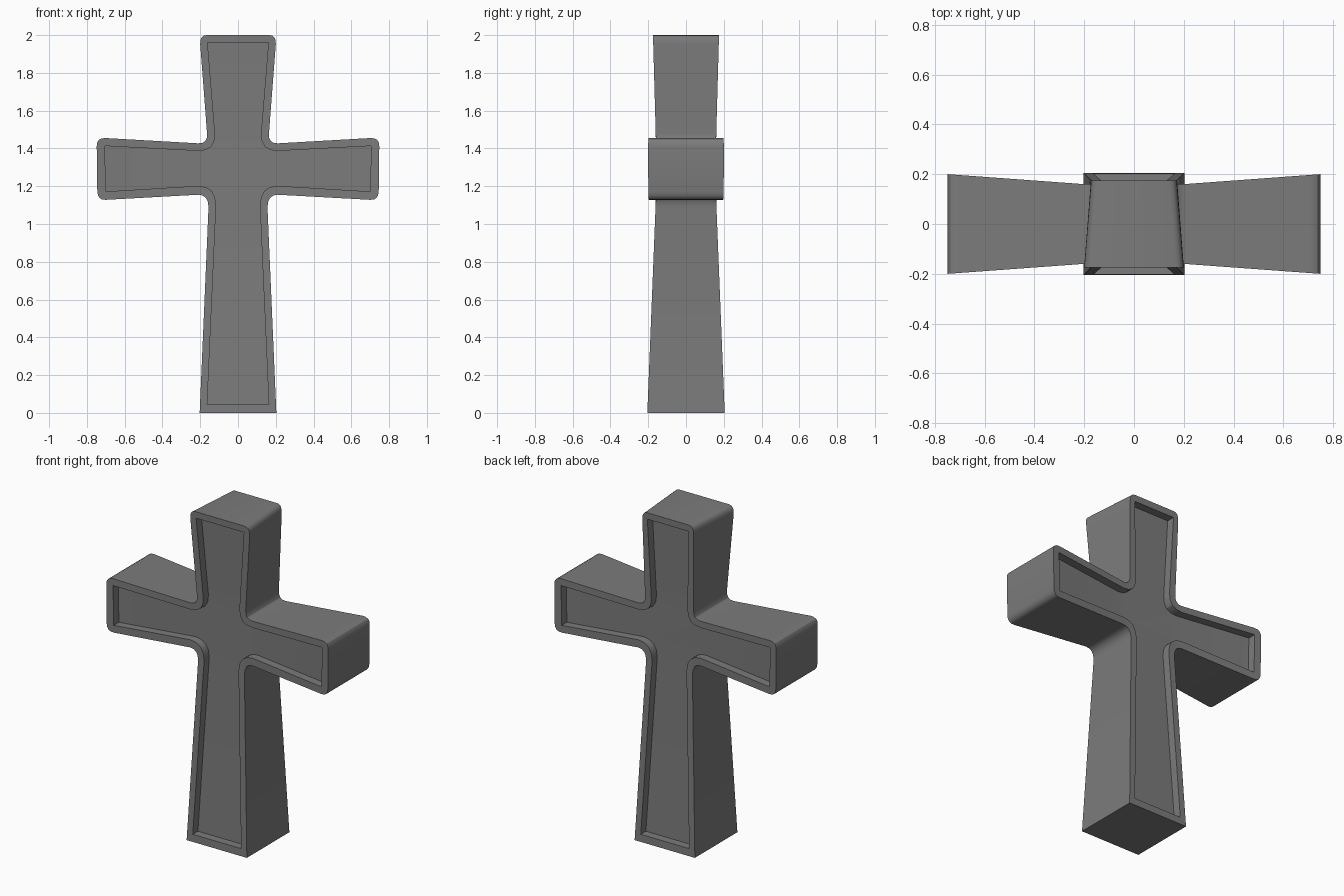
import bpy, bmesh
from mathutils import Vector

cube = bpy.data.objects.get("Cube")
if cube:
    bpy.data.objects.remove(cube, do_unlink=True)

STEPS = 4           # segments in every rounded corner
PANEL_DEPTH = 0.05


def arc(a, ctrl, b):
    """Rounded corner from a to b, pulled toward ctrl."""
    a, c, b = Vector(a), Vector(ctrl), Vector(b)
    ts = [i / STEPS for i in range(STEPS + 1)]
    return [a * (1 - t) ** 2 + c * 2 * t * (1 - t) + b * t * t for t in ts]


def same(p):
    return [Vector(p)] * (STEPS + 1)


def half_depth(x, z):
    """The arms thicken away from the flat crossing."""
    return 0.16 + max(0, 0.073 * (abs(x) - 0.2),
                      0.04 * (1.12 - z), 0.028 * (z - 1.47))


def place(p, side, sunk=0.0):
    """Put a profile point on the front (-1) or back (1) face."""
    x, z = p
    if side > 0 and z > 1.47:       # upper arm narrows toward the back
        x *= 1 - 0.28 * (z - 1.47)
    return (x, side * (half_depth(*p) - sunk), z)


# Right half of the rim, bottom to top: foot, lower fillet, arm tip, upper fillet, head
outer = (same((0.203, 0)) + arc((0.156, 1.09), (0.158, 1.155), (0.21, 1.155))
         + arc((0.70, 1.128), (0.742, 1.125), (0.745, 1.17))
         + arc((0.748, 1.41), (0.75, 1.458), (0.70, 1.455))
         + arc((0.21, 1.427), (0.16, 1.425), (0.164, 1.48))
         + arc((0.20, 1.95), (0.204, 2.0), (0.165, 2.0)))
inner = (same((0.163, 0.045)) + arc((0.116, 1.10), (0.118, 1.20), (0.21, 1.202))
         + same((0.70, 1.172)) + same((0.705, 1.413))
         + arc((0.21, 1.387), (0.118, 1.385), (0.122, 1.48))
         + same((0.161, 1.96)))
half = len(outer)


def mirrored(points):
    return points + [Vector((-p.x, p.y)) for p in reversed(points)]


outer, inner = mirrored(outer), mirrored(inner)
count = len(outer)
bm = bmesh.new()


def face(verts):
    bm.faces.new(verts)


rims = {}
n = STEPS + 1
for side in (-1, 1):
    rim = [bm.verts.new(place(p, side)) for p in outer]
    lip = [bm.verts.new(place(p, side)) for p in inner]
    floor = [bm.verts.new(place(p, side, PANEL_DEPTH)) for p in inner]
    rims[side] = rim
    for i in range(count):
        j = (i + 1) % count
        face([rim[i], rim[j], lip[j], lip[i]])
        face([lip[i], lip[j], floor[j], floor[i]])

    # Sunken panel: four arms and the crossing
    def opposite(i):
        return count - 1 - i
    lower, upper = list(range(n, 2 * n)), list(range(4 * n, 5 * n))
    right = lower + upper
    face([floor[i] for i in right + [opposite(i) for i in reversed(right)]])
    for a, b in ((0, n), (5 * n - 1, half - 1)):
        face([floor[a], floor[b], floor[opposite(b)], floor[opposite(a)]])
    tip = [2 * n - 1, 2 * n, 3 * n, 4 * n]
    face([floor[i] for i in tip])
    face([floor[opposite(i)] for i in tip])

# Outer walls
for i in range(count):
    j = (i + 1) % count
    face([rims[-1][i], rims[-1][j], rims[1][j], rims[1][i]])

bmesh.ops.remove_doubles(bm, verts=bm.verts, dist=0.0005)
bmesh.ops.recalc_face_normals(bm, faces=bm.faces)
mesh = bpy.data.meshes.new("cross")
bm.to_mesh(mesh)
bm.free()

stone = bpy.data.materials.new("grey stone")
stone.use_nodes = True
colour = (0.2, 0.2, 0.2, 1)
stone.diffuse_color = colour
stone.node_tree.nodes["Principled BSDF"].inputs["Base Color"].default_value = colour
mesh.materials.append(stone)

cross = bpy.data.objects.new("cross", mesh)
bpy.context.collection.objects.link(cross)
bpy.context.view_layer.objects.active = cross
cross.select_set(True)
bpy.ops.object.shade_smooth_by_angle(angle=0.52)
